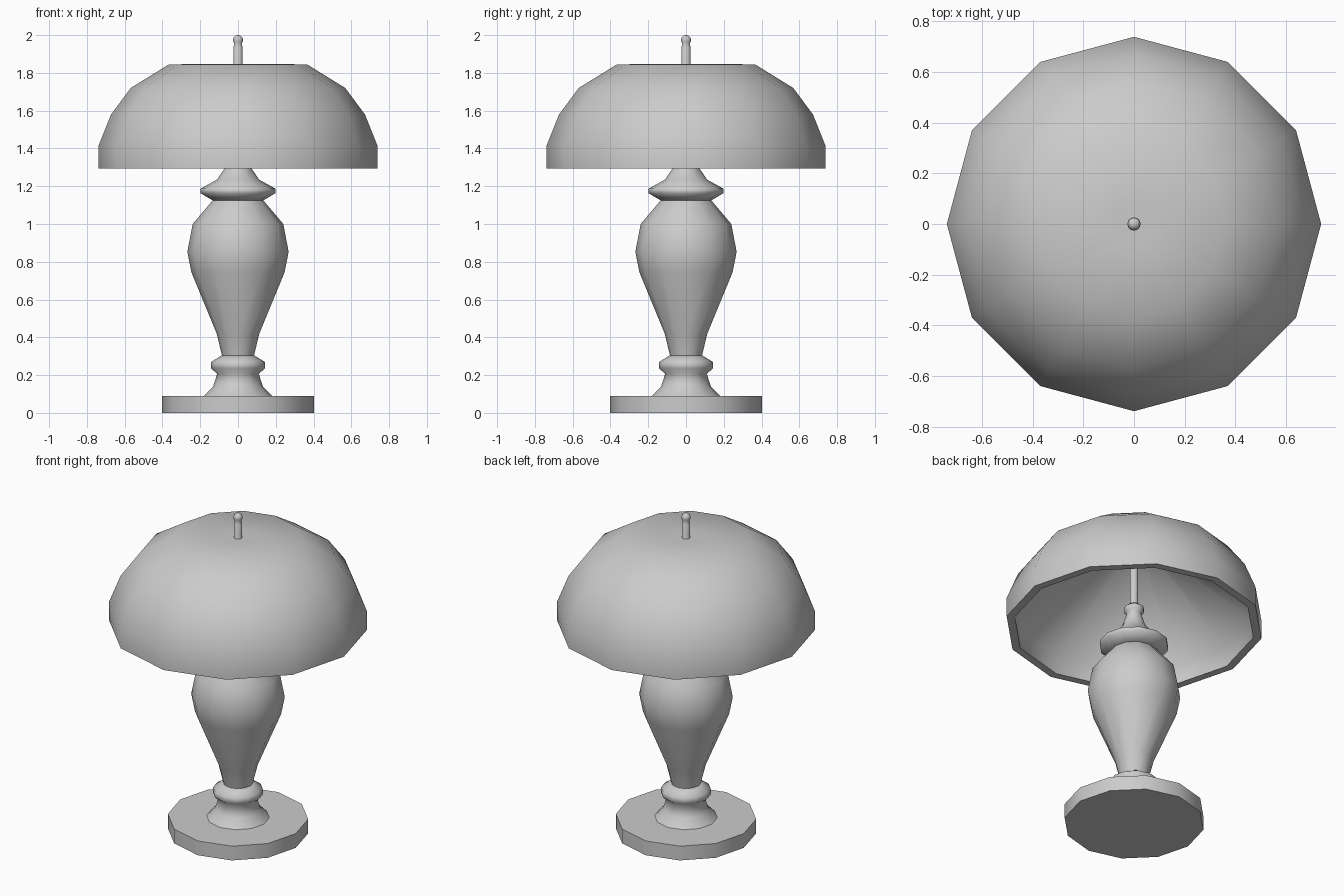
import bpy, bmesh, math

if "Cube" in bpy.data.objects:
    bpy.data.objects.remove(bpy.data.objects["Cube"])

SIDES = 12


def lathe(name, profile, sides=SIDES, smooth=40):
    """Revolve a bottom-to-top (radius, z) profile about z."""
    bm = bmesh.new()
    pts = [bm.verts.new((r, 0, z)) for r, z in profile]
    edges = [bm.edges.new(pair) for pair in zip(pts, pts[1:])]
    bmesh.ops.spin(bm, geom=pts + edges, cent=(0, 0, 0), axis=(0, 0, 1),
                   angle=2 * math.pi, steps=sides, use_merge=False)
    bmesh.ops.remove_doubles(bm, verts=bm.verts, dist=1e-4)
    bmesh.ops.recalc_face_normals(bm, faces=bm.faces)
    mesh = bpy.data.meshes.new(name)
    bm.to_mesh(mesh)
    bm.free()
    obj = bpy.data.objects.new(name, mesh)
    bpy.context.collection.objects.link(obj)
    bpy.ops.object.select_all(action='DESELECT')
    obj.select_set(True)
    bpy.context.view_layer.objects.active = obj
    bpy.ops.object.shade_smooth_by_angle(angle=math.radians(smooth))
    return obj


# Flat round foot
lathe("base", [(0, 0), (0.402, 0), (0.402, 0.09), (0, 0.09)])

# Flared pedestal with a rounded collar
lathe("pedestal", [(0, 0.09), (0.18, 0.09), (0.132, 0.14), (0.11, 0.207),
                   (0.142, 0.235), (0.142, 0.27), (0.085, 0.305), (0, 0.305)], smooth=85)

# Vase-shaped body
lathe("body", [(0, 0.305), (0.085, 0.305), (0.113, 0.42), (0.247, 0.745),
               (0.268, 0.853), (0.24, 1.0), (0.134, 1.125), (0, 1.125)])

# Ring and tapering neck above the body
lathe("neck", [(0, 1.125), (0.134, 1.125), (0.198, 1.163), (0.198, 1.187),
               (0.112, 1.235), (0.067, 1.30), (0.042, 1.38), (0.057, 1.395),
               (0.057, 1.42), (0.035, 1.437), (0, 1.437)], smooth=85)

# Rod through the shade, ending in a small ball finial
lathe("rod", [(0, 1.42), (0.024, 1.42), (0.024, 1.94), (0.018, 1.95),
              (0.026, 1.967), (0.025, 1.985), (0.013, 1.998), (0, 2.0)], smooth=85)

# Domed shade: lining with a short upright band and a cone, then the outer dome
lathe("shade", [(0, 1.842), (0.09, 1.842), (0.69, 1.41), (0.69, 1.294), (0.738, 1.294),
                (0.738, 1.415), (0.672, 1.58), (0.568, 1.72),
                (0.366, 1.845), (0.09, 1.848), (0, 1.848)], smooth=60)
